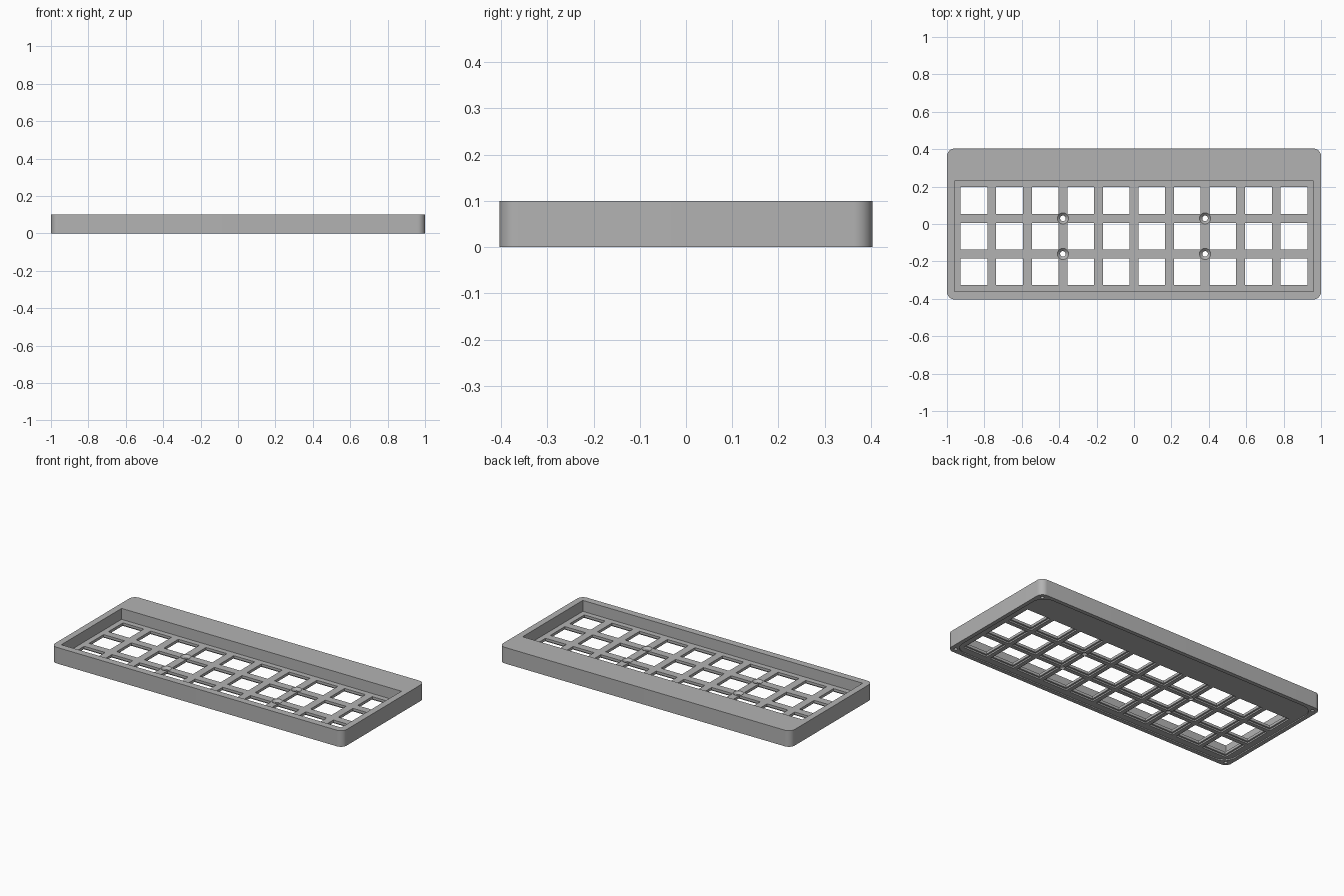
import bpy, bmesh, math
from mathutils import Matrix

if "Cube" in bpy.data.objects:
    bpy.data.objects.remove(bpy.data.objects["Cube"], do_unlink=True)

PITCH, KEY, RELIEF = 0.19, 0.143, 0.164
PLATE_TOP, PLATE_BASE, FLOOR = 0.032, 0.016, 0.007
key_centres = [((c - 4.5) * PITCH, -0.065 + r * PITCH)
               for c in range(10) for r in (-1, 0, 1)]

grey = bpy.data.materials.new("case grey")
grey.use_nodes = True
grey.diffuse_color = (0.45, 0.45, 0.45, 1)
grey.node_tree.nodes["Principled BSDF"].inputs["Base Color"].default_value = grey.diffuse_color


def finish(name, bm):
    bmesh.ops.recalc_face_normals(bm, faces=bm.faces)
    mesh = bpy.data.meshes.new(name)
    bm.to_mesh(mesh)
    bm.free()
    mesh.materials.append(grey)
    obj = bpy.data.objects.new(name, mesh)
    bpy.context.collection.objects.link(obj)
    return obj


def rounded_slab(name, half_x, half_y, z0, z1, radius, steps=10):
    """Rectangle with rounded corners, extruded upward."""
    bm = bmesh.new()
    ring = []
    for k, (sx, sy) in enumerate(((1, 1), (-1, 1), (-1, -1), (1, -1))):
        for i in range(steps + 1):
            a = math.pi / 2 * (k + i / steps)
            ring.append(bm.verts.new((sx * (half_x - radius) + radius * math.cos(a),
                                      sy * (half_y - radius) + radius * math.sin(a), z0)))
    face = bm.faces.new(ring)
    top = bmesh.ops.extrude_face_region(bm, geom=[face])["geom"]
    bmesh.ops.translate(bm, vec=(0, 0, z1 - z0),
                        verts=[g for g in top if isinstance(g, bmesh.types.BMVert)])
    return finish(name, bm)


def boxes(name, centres, size_x, size_y, z0, z1):
    bm = bmesh.new()
    for x, y in centres:
        bmesh.ops.create_cube(bm, size=1, matrix=Matrix.Translation((x, y, (z0 + z1) / 2))
                              @ Matrix.Diagonal((size_x, size_y, z1 - z0, 1)))
    return finish(name, bm)


def turned(name, centres, profile, sides=24):
    """Closed round solids from a (radius, height) profile."""
    bm = bmesh.new()
    for x, y in centres:
        rings = [[bm.verts.new((x + r * math.cos(2 * math.pi * i / sides),
                                y + r * math.sin(2 * math.pi * i / sides), z))
                  for i in range(sides)] for r, z in profile]
        for low, high in zip(rings, rings[1:]):
            for i in range(sides):
                j = (i + 1) % sides
                bm.faces.new((low[i], low[j], high[j], high[i]))
        bm.faces.new(rings[0])
        bm.faces.new(rings[-1])
    return finish(name, bm)


# Solid case body
case = rounded_slab("keyboard_case", 1, 0.403, 0, 0.1, 0.04)

# Cutters: key well, underside recess, key openings, reliefs and screw holes
mount_points = [(x, y) for x in (-0.38, 0.38) for y in (0.03, -0.16)]
corner_points = [(x, y) for x in (-0.967, 0.967) for y in (-0.37, 0.37)]
cutters = [
    boxes("key_well_cutter", [(0, -0.065)], 1.92, 0.59, PLATE_TOP, 0.2),
    rounded_slab("underside_cutter", 0.975, 0.378, -0.1, FLOOR, 0.08),
    boxes("key_opening_cutter", key_centres, KEY, KEY, -0.05, 0.06),
    boxes("key_relief_cutter", key_centres, RELIEF, RELIEF, -0.05, PLATE_BASE),
    turned("mount_hole_cutter", mount_points,
           [(0.015, -0.05), (0.015, 0.017), (0.03, PLATE_TOP), (0.03, 0.06)]),
    turned("corner_hole_cutter", corner_points, [(0.01, -0.05), (0.01, 0.06)]),
]
for cutter in cutters:
    cutter.hide_render = True
    mod = case.modifiers.new(cutter.name, "BOOLEAN")
    mod.operation = "DIFFERENCE"
    mod.solver = "EXACT"
    mod.object = cutter

# Bake the cuts and drop the cutters
bpy.context.view_layer.update()
evaluated = case.evaluated_get(bpy.context.evaluated_depsgraph_get())
cut_mesh = bpy.data.meshes.new_from_object(evaluated)
case.modifiers.clear()
case.data = cut_mesh
for cutter in cutters:
    bpy.data.objects.remove(cutter, do_unlink=True)

# Smooth round corners, keep hard edges
bpy.ops.object.select_all(action="DESELECT")
case.select_set(True)
bpy.context.view_layer.objects.active = case
bpy.ops.object.shade_smooth_by_angle(angle=math.radians(30))
